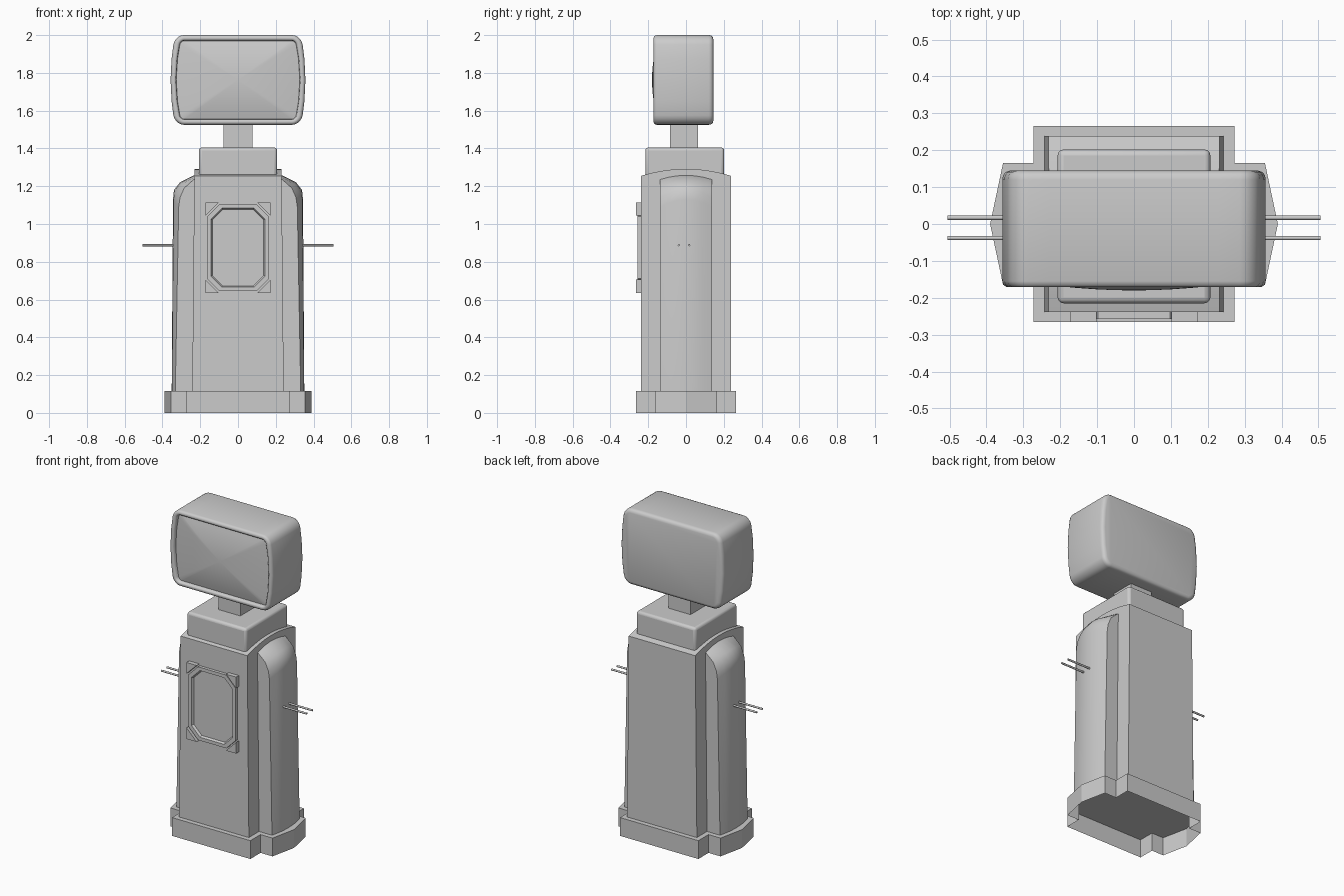
import bpy, bmesh
from math import sin, cos, pi

if "Cube" in bpy.data.objects:
    bpy.data.objects.remove(bpy.data.objects["Cube"])


def finish(obj, angle=None):
    """Optional smooth shading with sharp edges kept."""
    if angle:
        bpy.ops.object.select_all(action='DESELECT')
        obj.select_set(True)
        bpy.context.view_layer.objects.active = obj
        bpy.ops.object.shade_smooth_by_angle(angle=angle)
    return obj


def loft(name, rings, cap_start=True, cap_end=True, angle=None):
    """Skin a list of equal-length closed rings of 3D points."""
    bm = bmesh.new()
    vs = [[bm.verts.new(p) for p in ring] for ring in rings]
    n = len(vs[0])
    for a, b in zip(vs, vs[1:]):
        for i in range(n):
            j = (i + 1) % n
            bm.faces.new((a[i], a[j], b[j], b[i]))
    if cap_start:
        bm.faces.new(vs[0][::-1])
    if cap_end:
        bm.faces.new(vs[-1])
    bmesh.ops.recalc_face_normals(bm, faces=bm.faces)
    me = bpy.data.meshes.new(name)
    bm.to_mesh(me)
    bm.free()
    obj = bpy.data.objects.new(name, me)
    bpy.context.collection.objects.link(obj)
    return finish(obj, angle)


def box(name, lo, hi, bevel=0.0):
    rings = [[(lo[0], lo[1], z), (hi[0], lo[1], z), (hi[0], hi[1], z), (lo[0], hi[1], z)]
             for z in (lo[2], hi[2])]
    obj = loft(name, rings)
    if bevel:
        mod = obj.modifiers.new("Bevel", 'BEVEL')
        mod.width, mod.segments = bevel, 3
        finish(obj, 0.7)
    return obj


# Plinth: cross-shaped plan with pointed sides, open underneath
quarter = [(0.39, 0), (0.355, 0.165), (0.272, 0.165), (0.272, 0.266)]
plan = quarter + [(-x, y) for x, y in quarter[::-1]] + [(-x, -y) for x, y in quarter[1:]] \
    + [(x, -y) for x, y in quarter[:0:-1]]
loft("base_plinth", [[(x, y, z) for x, y in plan] for z in (0, 0.115)], cap_start=False)

# Main cabinet: slightly tapered block with an arched top
FLOOR = 0.116
arch = [(y, 1.292 - 0.037 * (y / 0.238) ** 2) for y in (0.238, 0.19, 0.137, 0.07, 0,
                                                         -0.07, -0.137, -0.19, -0.238)]
side = [(-0.238, FLOOR), (0.238, FLOOR)] + arch
loft("cabinet", [[(s * (0.242 - 0.011 * (z - FLOOR) / 1.17), y, z) for y, z in side]
                 for s in (-1, 1)], angle=0.4)

# Crowned side panels with rounded shoulders
edge = [(0.2, FLOOR), (0.332, FLOOR), (0.314, 1.09), (0.307, 1.14), (0.285, 1.19),
        (0.235, 1.235), (0.2, 1.24)]
crown = [(0.2, FLOOR), (0.351, FLOOR), (0.344, 1.13), (0.339, 1.18), (0.308, 1.22),
         (0.235, 1.257), (0.2, 1.262)]
for label, s in (("left", -1), ("right", 1)):
    rings = []
    for k in (-1, -0.66, -0.33, 0, 0.33, 0.66, 1):
        t = 1 - k * k
        rings.append([(s * (a[0] + (b[0] - a[0]) * t), 0.137 * k, a[1] + (b[1] - a[1]) * t)
                      for a, b in zip(edge, crown)])
    loft(label + "_side_panel", rings, angle=0.7)

    # Pairs of hose pegs
    for i, y in enumerate((0.017, -0.038)):
        bpy.ops.mesh.primitive_cylinder_add(vertices=8, radius=0.006, depth=0.2,
                                            location=(s * 0.405, y, 0.888),
                                            rotation=(0, pi / 2, 0))
        bpy.context.object.name = f"{label}_peg_{i + 1}"
        finish(bpy.context.object, 0.9)


# Octagonal window frame on the front with triangular corner plates
def octagon(w, h, c, y):
    pts = [(w, h - c), (w - c, h), (c - w, h), (-w, h - c),
           (-w, c - h), (c - w, -h), (w - c, -h), (w, c - h)]
    return [(x, y, 0.875 + z) for x, z in pts]


loft("window_frame", [octagon(0.164, 0.23, 0.066, -0.235), octagon(0.164, 0.23, 0.066, -0.257),
                      octagon(0.143, 0.209, 0.058, -0.257), octagon(0.136, 0.202, 0.055, -0.243)])
for sx in (-1, 1):
    for sz in (-1, 1):
        tri = [(0.172, 0.24), (0.172, 0.17), (0.102, 0.24)]
        loft("frame_corner", [[(sx * x, y, 0.875 + sz * z) for x, z in tri]
                              for y in (-0.235, -0.265)])

# Cap block and neck
box("cap_block", (-0.207, -0.215, 1.24), (0.207, 0.202, 1.405), bevel=0.016)
box("neck", (-0.076, -0.086, 1.39), (0.076, 0.064, 1.54))


# Display head: barrel-sided rounded outline, swept from back to bezel to screen
def outline(d, y, scale=1.0):
    hw, hh, r = 0.357 - d, 0.2375 - d, max(0.05 - d, 0.018)
    pts = []
    for q, (cx, cz) in enumerate(((1, 1), (-1, 1), (-1, -1), (1, -1))):
        for i in range(6):
            a = (q + i / 5) * pi / 2
            pts.append((cx * (hw - r) + r * cos(a), cz * (hh - r) + r * sin(a)))
        a, b = ((-1, 0), (0, 1), (1, 0), (0, -1))[q]
        for t in (-0.5, 0, 0.5):      # extra points along each straight side
            pts.append((a * t * (hw - r) * -2 * -0.5 * 2 * 0.8 if a else (-hw if q == 1 else hw),
                        -b * t * (hh - r) * 1.2 if b else (hh if q == 0 else -hh)))
    return [(scale * (x - 0.024 * (x / hw) * (z / hh) ** 2), y, 1.7625 + scale * z)
            for x, z in pts]


shell = [outline(d, y) for d, y in ((0.022, 0.145), (0.009, 0.141), (0.002, 0.132), (0, 0.12),
                                    (0, -0.155), (0.004, -0.166), (0.012, -0.171),
                                    (0.022, -0.171), (0.027, -0.166), (0.03, -0.15))]
loft("display_head", shell, cap_end=False, angle=0.8)
screen = [outline(0.03, -0.15 - 0.03 * (1 - k * k), k) for k in (1, 0.85, 0.68, 0.5, 0.33, 0.16, 0.04)]
loft("screen", screen, cap_start=False, angle=0.6)
